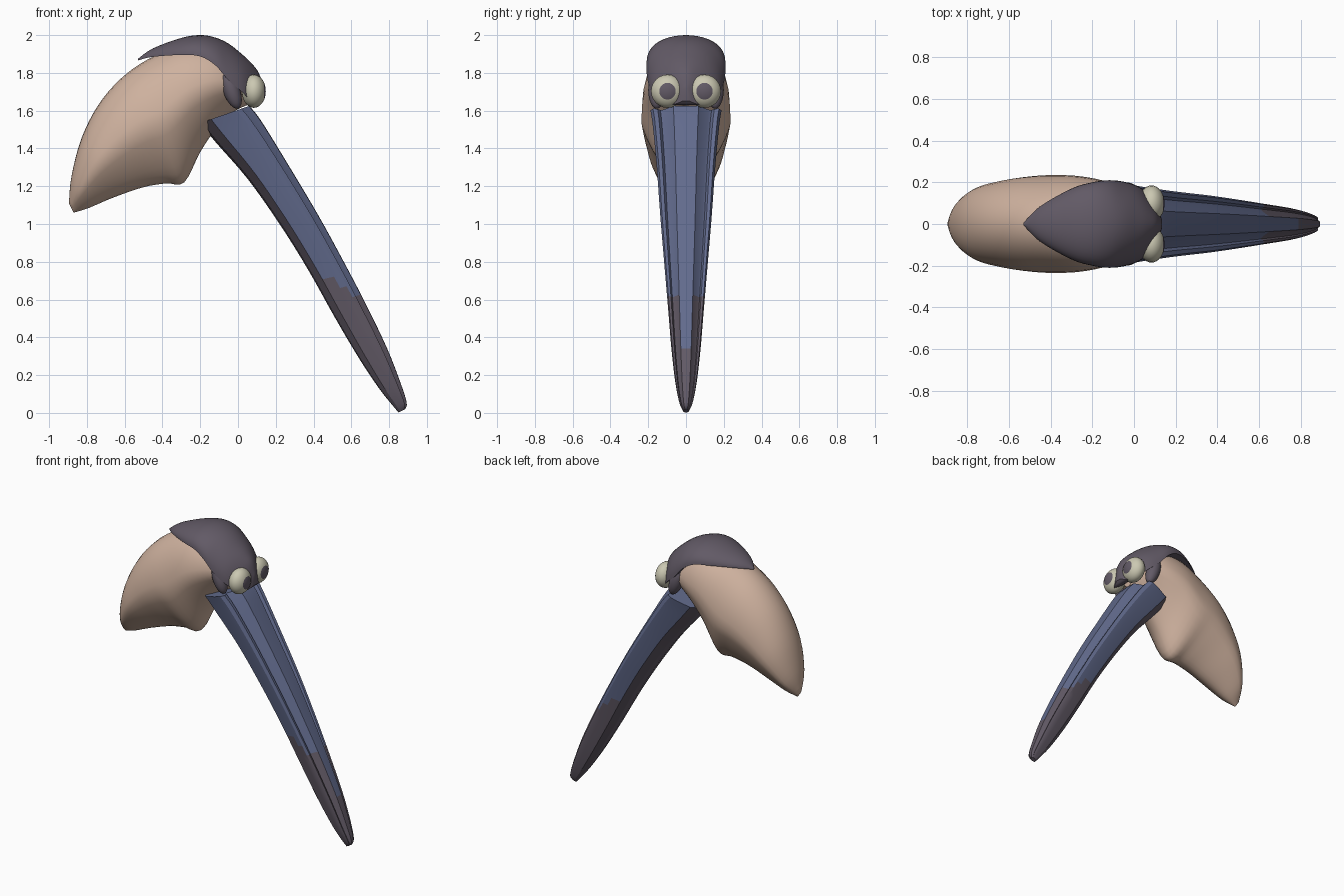
import bpy, bmesh, math
from mathutils import Vector, Matrix

if "Cube" in bpy.data.objects:
    bpy.data.objects.remove(bpy.data.objects["Cube"])


def material(name, srgb):
    m = bpy.data.materials.new(name)
    m.diffuse_color = [((c / 255 + 0.055) / 1.055) ** 2.4 for c in srgb] + [1]
    m.use_nodes = True
    m.node_tree.nodes["Principled BSDF"].inputs["Base Color"].default_value = m.diffuse_color
    return m


SKIN = material("tan skin", (207, 178, 159))
DARK = material("dark plum", (98, 90, 102))
BLUE = material("slate blue", (98, 107, 141))
EYE = material("cream", (203, 200, 178))


def finish(bm, name, mats, angle):
    bmesh.ops.recalc_face_normals(bm, faces=bm.faces)
    me = bpy.data.meshes.new(name)
    bm.to_mesh(me)
    bm.free()
    for m in mats:
        me.materials.append(m)
    ob = bpy.data.objects.new(name, me)
    bpy.context.collection.objects.link(ob)
    bpy.ops.object.select_all(action='DESELECT')
    ob.select_set(True)
    bpy.context.view_layer.objects.active = ob
    bpy.ops.object.shade_smooth_by_angle(angle=math.radians(angle))
    return ob


def smooth_stations(st, n):
    """Catmull-Rom interpolation of station tuples."""
    out = []
    for i in range(len(st) - 1):
        a, b, c, d = st[max(i - 1, 0)], st[i], st[i + 1], st[min(i + 2, len(st) - 1)]
        for k in range(n):
            t = k / n
            out.append([0.5 * (2 * q + (r - p) * t + (2 * p - 5 * q + 4 * r - s) * t * t
                               + (3 * q - p - 3 * r + s) * t ** 3)
                        for p, q, r, s in zip(a, b, c, d)])
    return out + [list(st[-1])]


def loft(name, rings, mats, angle, rule=None):
    """Skin closed rings; rule(j, centre) picks the material of side face j."""
    bm = bmesh.new()
    vs = [[bm.verts.new(p) for p in r] for r in rings]
    n = len(vs[0])
    for a, b in zip(vs, vs[1:]):
        for j in range(n):
            k = (j + 1) % n
            f = bm.faces.new((a[j], a[k], b[k], b[j]))
            if rule:
                f.material_index = rule(j, f.calc_center_median())
    bm.faces.new(vs[0])
    f = bm.faces.new(vs[-1])
    if rule:
        f.material_index = 1
    return finish(bm, name, mats, angle)


def section(st, profile):
    """Place profile (u across, v from bottom to top) on a station."""
    tx, tz, bx, bz, w = st
    return [Vector((bx + (tx - bx) * v, u * max(w, 0.004), bz + (tz - bz) * v)) for u, v in profile]


# Neck and face: top x, top z, bottom x, bottom z, half width
neck = [(-.895, 1.11, -.87, 1.06, .02), (-.882, 1.25, -.79, 1.085, .105),
        (-.83, 1.45, -.66, 1.14, .175), (-.74, 1.63, -.5, 1.195, .21),
        (-.62, 1.77, -.38, 1.215, .228), (-.48, 1.87, -.285, 1.22, .235),
        (-.3, 1.945, -.2, 1.38, .228), (-.12, 1.94, -.12, 1.5, .2),
        (0, 1.86, -.03, 1.59, .15), (.06, 1.78, .05, 1.63, .06)]
N = 32
egg = []
for i in range(N):
    a = 2 * math.pi * i / N
    s = math.sin(a)
    egg.append((math.cos(a) * (1 - 0.4 * max(0, -s)), 0.5 + 0.5 * s))
loft("neck", [section(s, egg) for s in smooth_stations(neck, 4)], [SKIN], 40)

# Crown: x, rim z, top z, half width
crown = [(-.53, 1.866, 1.874, .006), (-.45, 1.885, 1.93, .085), (-.3, 1.895, 1.985, .17),
         (-.2, 1.887, 2.0, .2), (-.12, 1.84, 1.987, .21), (-.05, 1.76, 1.955, .203),
         (.02, 1.70, 1.90, .18), (.07, 1.65, 1.853, .14), (.11, 1.63, 1.80, .08),
         (.135, 1.65, 1.72, .02)]
arch = [(math.cos(math.pi * i / 20), math.sin(math.pi * i / 20)) for i in range(21)]
loft("crown", [section((x, t, x, b, w), arch) for x, b, t, w in smooth_stations(crown, 4)],
     [DARK], 40)

# Beak: flat ridge, groove, raised outer rim, tapering underside
beak = [(.06, 1.625, -.2, 1.535, .188), (.12, 1.55, -.12, 1.435, .176),
        (.25, 1.34, .05, 1.24, .156), (.42, 1.055, .22, 1.0, .136),
        (.56, .80, .37, .76, .115), (.68, .57, .51, .51, .095),
        (.79, .34, .64, .29, .076), (.86, .16, .75, .125, .055),
        (.893, .055, .82, .038, .034), (.885, .02, .85, .002, .016)]
half = [(.36, .99), (.64, .78), (.72, .75), (.8, .83), (.93, .84), (1, .74), (.97, .55),
        (.84, .22), (.45, .04)]
prof = [(0, 1)] + half + [(0, 0)] + [(-u, v) for u, v in reversed(half)]


def beak_colour(j, c):
    u = (abs(prof[j][0]) + abs(prof[(j + 1) % len(prof)][0])) / 2
    v = (prof[j][1] + prof[(j + 1) % len(prof)][1]) / 2
    limit = 0.33 if u < 0.4 else 0.58 + 0.25 * (1 - v)
    return 1 if v < 0.25 or c.z < limit else 0


loft("beak", [section(s, prof) for s in smooth_stations(beak, 4)], [BLUE, DARK], 25, beak_colour)

for side, label in ((-1, "right"), (1, "left")):
    # Eye with its pole facing forward; the polar faces form the pupil
    bm = bmesh.new()
    bmesh.ops.create_uvsphere(bm, u_segments=24, v_segments=18, radius=1)
    for f in bm.faces:
        f.material_index = 1 if f.calc_center_median().z > math.cos(math.radians(30)) else 0
    bmesh.ops.transform(bm, verts=bm.verts, matrix=Matrix.Translation((.084, side * .098, 1.703))
                        @ Matrix.Diagonal((.063, .087, .088, 1)) @ Matrix.Rotation(math.pi / 2, 4, 'Y'))
    finish(bm, label + "_eye", [EYE, DARK], 60)

    # Dark patch behind the eye
    bm = bmesh.new()
    bmesh.ops.create_uvsphere(bm, u_segments=20, v_segments=12, radius=1)
    bmesh.ops.transform(bm, verts=bm.verts, matrix=Matrix.Translation((-.035, side * .155, 1.71))
                        @ Matrix.Rotation(math.radians(-20), 4, 'Y')
                        @ Matrix.Diagonal((.045, .045, .105, 1)))
    finish(bm, label + "_cheek_patch", [DARK], 60)
